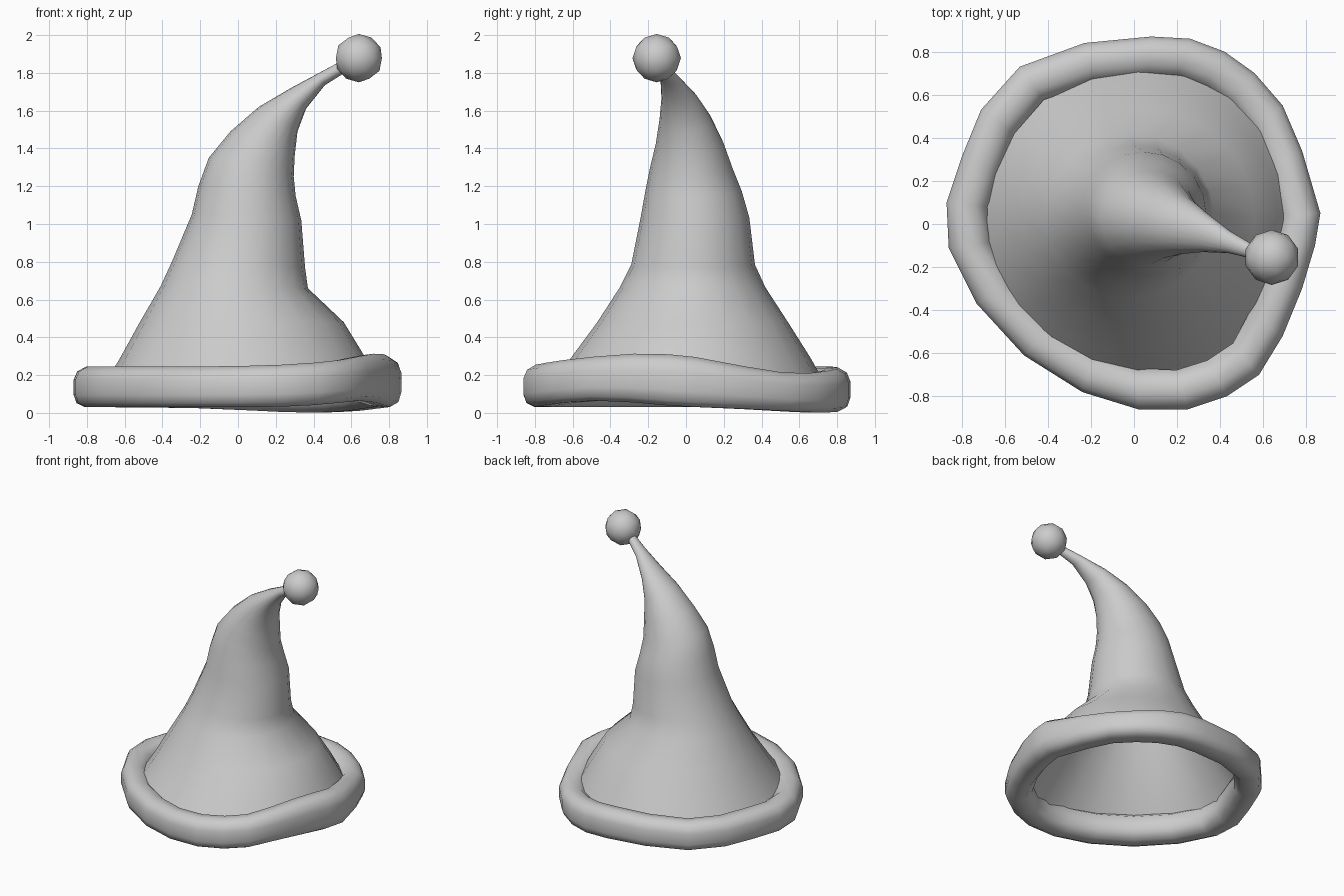
import bpy, bmesh
from math import cos, sin, pi, atan2, degrees, exp, hypot
from mathutils import Vector


def loft(name, rings, wrap=False):
    """Skin a list of closed vertex rings with quads and shade it smooth."""
    bm = bmesh.new()
    rows = [[bm.verts.new(p) for p in r] for r in rings]
    pairs = list(zip(rows, rows[1:])) + ([(rows[-1], rows[0])] if wrap else [])
    for a, b in pairs:
        n = len(a)
        for i in range(n):
            j = (i + 1) % n
            bm.faces.new((a[i], a[j], b[j], b[i]))
    bmesh.ops.recalc_face_normals(bm, faces=bm.faces)
    me = bpy.data.meshes.new(name)
    bm.to_mesh(me)
    bm.free()
    me.shade_smooth()
    ob = bpy.data.objects.new(name, me)
    bpy.context.collection.objects.link(ob)
    return ob


# Bent cone: left x, z / right x, z / front y, back y of every section
SECTIONS = [
    (-0.73, 0.12, 0.76, 0.14, -0.73, 0.75),
    (-0.63, 0.28, 0.67, 0.30, -0.61, 0.66),
    (-0.52, 0.48, 0.56, 0.48, -0.47, 0.54),
    (-0.41, 0.67, 0.37, 0.66, -0.35, 0.42),
    (-0.35, 0.80, 0.355, 0.77, -0.29, 0.365),
    (-0.245, 1.05, 0.335, 1.02, -0.24, 0.335),
    (-0.21, 1.20, 0.305, 1.15, -0.215, 0.295),
    (-0.155, 1.35, 0.295, 1.25, -0.19, 0.245),
    (-0.04, 1.49, 0.30, 1.36, -0.16, 0.20),
    (0.11, 1.62, 0.315, 1.49, -0.14, 0.135),
    (0.28, 1.72, 0.36, 1.61, -0.13, 0.06),
    (0.42, 1.795, 0.46, 1.735, -0.135, -0.03),
    (0.55, 1.865, 0.58, 1.81, -0.165, -0.105),
]


def section(s, n=20):
    xl, zl, xr, zr, yf, yb = s
    ring = []
    for i in range(n):
        a = 2 * pi * i / n
        t = (1 + cos(a)) / 2
        ring.append((xl + (xr - xl) * t,
                     (yf + yb) / 2 + (yb - yf) / 2 * sin(a),
                     zl + (zr - zl) * t))
    return ring


loft("hat_cone", [section(s) for s in SECTIONS])

# Brim: uneven outline swept with a rounded cross-section (inward, height)
OUTLINE = [
    (0.865, 0.05), (0.78, 0.34), (0.69, 0.55), (0.56, 0.70), (0.42, 0.80),
    (0.26, 0.86), (0.08, 0.87), (-0.23, 0.84), (-0.53, 0.73), (-0.71, 0.53),
    (-0.80, 0.31), (-0.87, 0.10), (-0.86, -0.11), (-0.73, -0.37),
    (-0.51, -0.61), (-0.24, -0.78), (0.02, -0.86), (0.25, -0.86),
    (0.43, -0.80), (0.58, -0.70), (0.69, -0.52), (0.78, -0.30), (0.84, -0.10),
]
PROFILE = [(0, .3), (0, .68), (.1, .88), (.35, 1), (.7, .97), (1, .75),
           (1, .25), (.75, 0), (.32, 0), (.08, .1)]


def bump(angle, centre, width):
    d = (angle - centre + 180) % 360 - 180
    return exp(-(d / width) ** 2)


brim = []
for x, y in OUTLINE:
    a = degrees(atan2(y, x))
    top = 0.245 + 0.07 * bump(a, -15, 42) - 0.045 * bump(a, 42, 28)
    low = 0.03 + 0.035 * bump(a, -35, 25) - 0.028 * bump(a, 60, 35)
    r = hypot(x, y)
    brim.append([(x * (r - 0.19 * t) / r, y * (r - 0.19 * t) / r,
                  low + (top - low) * h) for t, h in PROFILE])
loft("hat_brim", brim, wrap=True)

# Pompom on the tip
bpy.ops.mesh.primitive_ico_sphere_add(subdivisions=2, radius=0.128,
                                      location=(0.64, -0.155, 1.878))
pom = bpy.context.object
pom.name = "pompom"
pom.data.shade_smooth()
